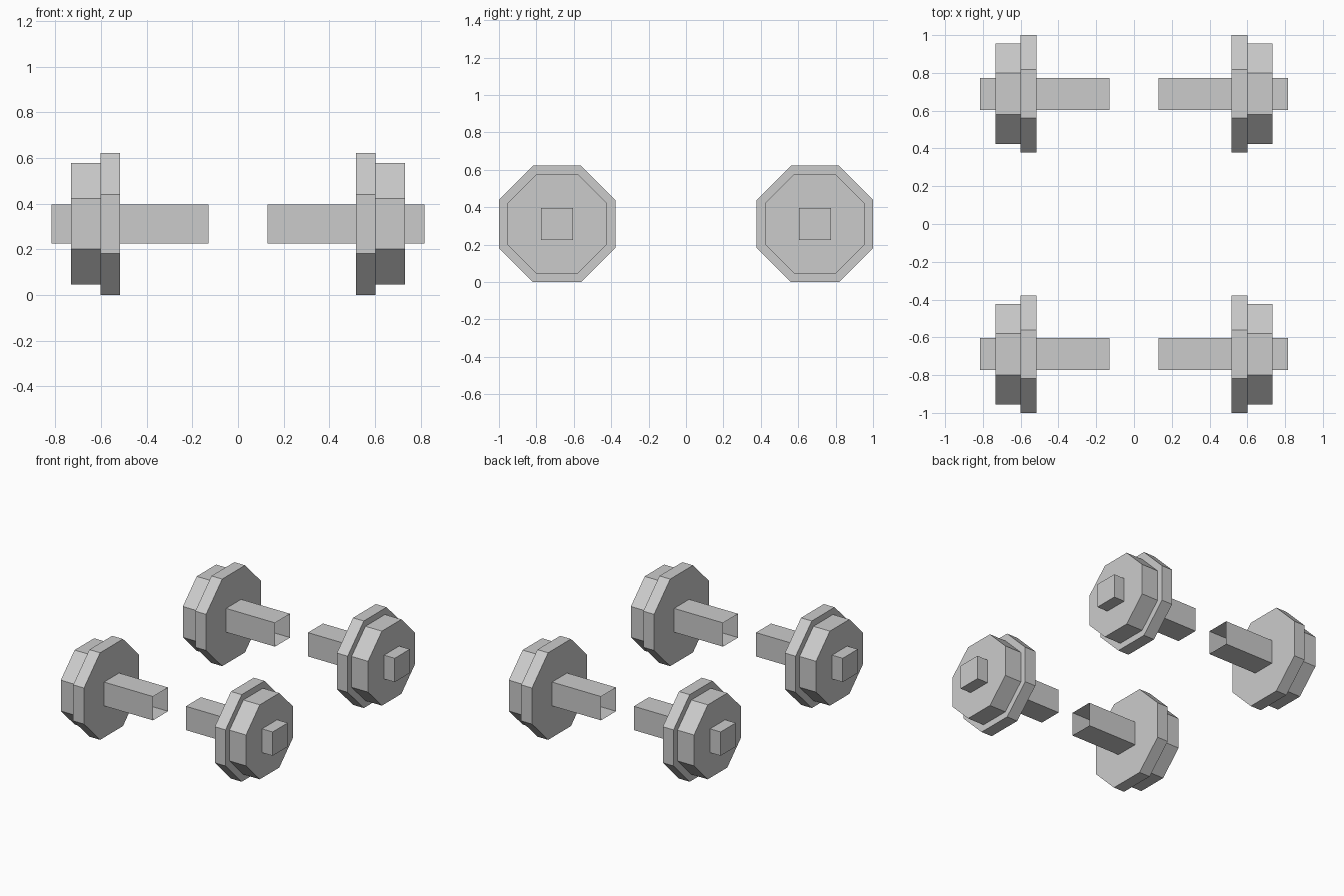
import bpy, bmesh
from math import pi, cos, sin

if "Cube" in bpy.data.objects:
    bpy.data.objects.remove(bpy.data.objects["Cube"])

HUB_Y, HUB_Z = 0.689, 0.311


def prism(name, sides, apothem, x_in, x_out, side, y, open_inner=False):
    """Flat-topped regular prism along x, optionally open at its inner end."""
    bm = bmesh.new()
    r = apothem / cos(pi / sides)
    rings = []
    for x in (x_in, x_out):
        rings.append([bm.verts.new((side * x,
                                    y + r * cos((2 * i + 1) * pi / sides),
                                    HUB_Z + r * sin((2 * i + 1) * pi / sides)))
                      for i in range(sides)])
    inner, outer = rings
    for i in range(sides):
        j = (i + 1) % sides
        bm.faces.new((inner[i], inner[j], outer[j], outer[i]))
    bm.faces.new(outer)
    cap = bm.faces.new(inner)
    bmesh.ops.recalc_face_normals(bm, faces=bm.faces)
    if open_inner:
        bmesh.ops.delete(bm, geom=[cap], context='FACES_ONLY')
    mesh = bpy.data.meshes.new(name)
    bm.to_mesh(mesh)
    bm.free()
    bpy.context.collection.objects.link(bpy.data.objects.new(name, mesh))


for side, s_name in ((-1, "left"), (1, "right")):
    for end, e_name in ((-1, "front"), (1, "rear")):
        tag = f"{e_name}_{s_name}"
        y = end * HUB_Y
        # Large inner flange
        prism(f"{tag}_wheel_flange", 8, 0.311, 0.517, 0.602, side, y)
        # Smaller, thicker outer tread
        prism(f"{tag}_wheel_tread", 8, 0.266, 0.602, 0.732, side, y)
        # Square axle through the wheel, hollow at the inner end
        prism(f"{tag}_axle", 4, 0.085, 0.13, 0.816, side, y, open_inner=True)
